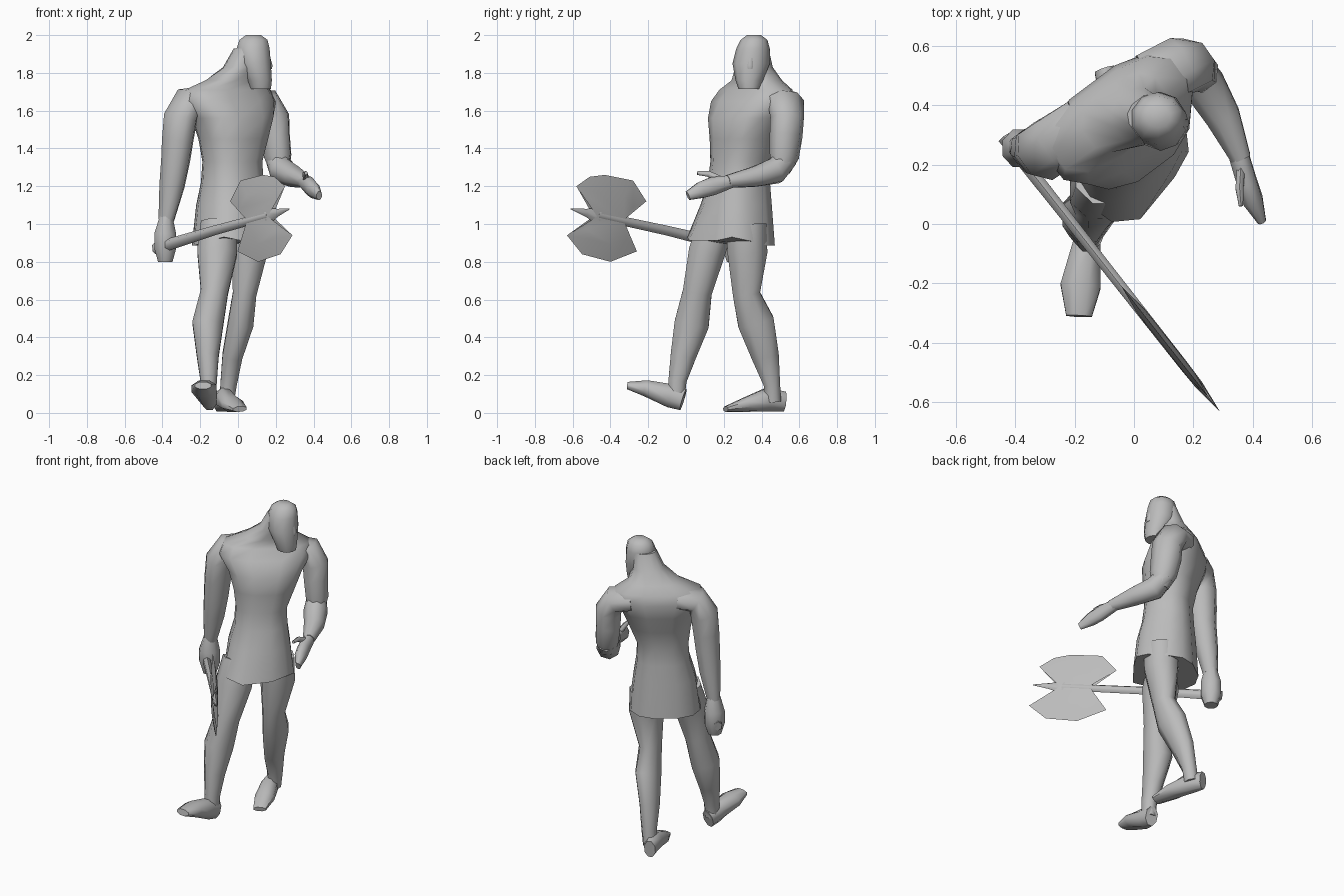
import bpy, bmesh, math
from mathutils import Vector

cube = bpy.data.objects.get("Cube")
if cube:
    bpy.data.objects.remove(cube, do_unlink=True)

grey = bpy.data.materials.new("plain_grey")
grey.use_nodes = True
grey.diffuse_color = (.5, .5, .5, 1)
grey.node_tree.nodes["Principled BSDF"].inputs["Base Color"].default_value = (.5, .5, .5, 1)

UP = Vector((0, 0, 1))
ACROSS = Vector((1, 0, 0))
BODY_LEFT = Vector((.8, .6, 0))    # the body is turned towards its left
BODY_BACK = UP.cross(BODY_LEFT)


def finish(name, bm, angle=60):
    """Turn a bmesh into a shaded grey object."""
    bmesh.ops.recalc_face_normals(bm, faces=bm.faces)
    mesh = bpy.data.meshes.new(name)
    bm.to_mesh(mesh)
    bm.free()
    mesh.materials.append(grey)
    obj = bpy.data.objects.new(name, mesh)
    bpy.context.collection.objects.link(obj)
    bpy.ops.object.select_all(action='DESELECT')
    obj.select_set(True)
    bpy.context.view_layer.objects.active = obj
    bpy.ops.object.shade_smooth_by_angle(angle=math.radians(angle))


def squared(value, power):
    return math.copysign(abs(value) ** power, value)


def loft(name, rings, side=ACROSS, sides=8, level=False, power=1, shape=None):
    """Skin oval rings (x, y, z, side radius, depth radius); a low power squares them."""
    bm = bmesh.new()
    centres = [Vector(ring[:3]) for ring in rings]
    last = len(rings) - 1
    loops = []
    for i, centre in enumerate(centres):
        along = centres[min(i + 1, last)] - centres[max(i - 1, 0)]
        along = UP if level else along.normalized()
        u = (side - along * side.dot(along)).normalized()
        v = along.cross(u)
        loop = []
        for k in range(sides):
            turn = math.tau * (k + .5) / sides
            reach = u * squared(math.cos(turn), power) * rings[i][3]
            reach += v * squared(math.sin(turn), power) * rings[i][4]
            loop.append(bm.verts.new(centre + reach * 1.04))
        loops.append(loop)
    for low, high in zip(loops, loops[1:]):
        for k in range(sides):
            n = (k + 1) % sides
            bm.faces.new((low[k], low[n], high[n], high[k]))
    bm.faces.new(loops[0])
    bm.faces.new(loops[-1])
    if shape:
        shape(loops, centres)
    finish(name, bm)


# Torso and tunic: the hem rises over each thigh and is pushed out by the right one
def drape_hem(loops, centres):
    for vert in loops[0]:
        offset = vert.co - centres[0]
        forward = max(-offset.dot(BODY_BACK), 0)
        sideways = offset.dot(BODY_LEFT)
        vert.co.z += 2 * forward * abs(sideways)
        if sideways < 0:
            vert.co.y -= forward * .3


loft("torso_and_tunic", [
    (-.03, .26, .885, .205, .18),
    (-.03, .265, 1.1, .18, .165),
    (-.03, .28, 1.22, .155, .145),
    (-.03, .285, 1.33, .15, .135),
    (-.025, .305, 1.45, .18, .15),
    (-.03, .325, 1.56, .215, .17),
    (-.05, .355, 1.65, .27, .15),
    (-.055, .37, 1.71, .25, .12),
    (-.03, .375, 1.76, .15, .1),
    (.02, .36, 1.83, .09, .09),
    (.055, .36, 1.93, .07, .07),
], side=BODY_LEFT, sides=12, level=True, power=.8, shape=drape_hem)

# Head, turned to the left, with nose and broad beard
loft("head", [
    (.12, .335, 1.715, .055, .055),
    (.115, .335, 1.76, .065, .07),
    (.09, .345, 1.85, .085, .095),
    (.08, .355, 1.93, .088, .085),
    (.082, .36, 1.975, .075, .068),
    (.082, .36, 2, .04, .035),
], sides=10, level=True)
loft("nose", [
    (.165, .34, 1.82, .015, .02),
    (.165, .34, 1.84, .02, .02),
    (.158, .345, 1.9, .008, .012),
], sides=6, level=True)

# Arms grow out of the shoulders: the right one hangs, the left one reaches forward
loft("right_arm", [
    (-.17, .33, 1.66, .1, .07),
    (-.265, .27, 1.65, .1, .075),
    (-.305, .245, 1.56, .1, .085),
    (-.32, .245, 1.44, .09, .08),
    (-.33, .245, 1.34, .08, .075),
    (-.35, .25, 1.2, .07, .065),
    (-.38, .255, 1.02, .045, .04),
], side=BODY_BACK)
loft("right_fist", [
    (-.38, .255, 1.04, .035, .045),
    (-.385, .255, .95, .06, .065),
    (-.385, .255, .87, .06, .065),
    (-.385, .255, .8, .04, .04),
])
loft("left_upper_arm", [
    (.05, .48, 1.65, .1, .07),
    (.15, .53, 1.64, .1, .075),
    (.19, .535, 1.56, .09, .08),
    (.195, .53, 1.47, .09, .075),
    (.21, .52, 1.36, .08, .07),
    (.22, .5, 1.28, .05, .05),
], side=BODY_BACK)
loft("left_forearm", [
    (.2, .535, 1.35, .055, .06),
    (.235, .47, 1.28, .07, .07),
    (.3, .36, 1.25, .06, .055),
    (.36, .22, 1.225, .035, .035),
])
loft("left_hand", [
    (.35, .24, 1.225, .035, .035),
    (.38, .14, 1.2, .035, .05),
    (.4, .08, 1.18, .035, .045),
    (.43, .01, 1.15, .015, .025),
])
loft("left_thumb", [
    (.36, .19, 1.23, .015, .02),
    (.355, .12, 1.265, .015, .015),
    (.36, .06, 1.27, .008, .01),
], sides=6)

# Legs in mid stride
loft("right_leg", [
    (-.1, .16, 1, .1, .1),
    (-.11, .11, .85, .11, .1),
    (-.125, .06, .64, .075, .08),
    (-.16, .03, .47, .085, .095),
    (-.16, -.015, .3, .06, .07),
    (-.155, -.045, .17, .045, .05),
    (-.155, -.05, .08, .04, .045),
])
loft("left_leg", [
    (.06, .32, 1, .1, .11),
    (.06, .325, .85, .1, .11),
    (.035, .32, .63, .065, .075),
    (.015, .37, .48, .07, .1),
    (-.03, .42, .3, .055, .075),
    (-.05, .455, .15, .045, .045),
    (-.06, .46, .06, .04, .045),
])
loft("right_foot", [
    (-.15, -.015, .07, .04, .06),
    (-.16, -.08, .09, .05, .065),
    (-.18, -.21, .13, .07, .045),
    (-.185, -.31, .145, .045, .02),
])
loft("left_foot", [
    (-.1, .52, .06, .035, .055),
    (-.07, .43, .07, .05, .065),
    (-.03, .32, .045, .06, .04),
    (.01, .21, .02, .04, .015),
])

# Axe: everything lies in one upright plane through the handle
GRIP = Vector((-.42, .27, 0))
AIM = Vector((-.787, 1, 0))
FLAT = Vector((1, .787, 0)).normalized()


def on_axe(y, z, out=0):
    return GRIP + AIM * (y - GRIP.y) + UP * z + FLAT * out


loft("axe_handle", [
    (*on_axe(.29, .87), .025, .032),
    (*on_axe(-.1, .965), .02, .025),
    (*on_axe(-.47, 1.045), .018, .022),
], side=FLAT, sides=6)
loft("axe_spike", [
    (*on_axe(-.46, 1.04), .018, .045),
    (*on_axe(-.53, 1.06), .012, .02),
    (*on_axe(-.61, 1.08), .002, .003),
], side=FLAT, sides=6)


def blade(name, root, rim):
    """A flat cheek with a ground bevel running out to the sharp rim."""
    bm = bmesh.new()
    middle = Vector((-.41, 1.03))
    edge = [bm.verts.new(on_axe(*p)) for p in rim]
    for side in (-1, 1):
        cheek = [bm.verts.new(on_axe(*middle.lerp(Vector(p), .6), side * .014)) for p in rim]
        base = [bm.verts.new(on_axe(*p, side * .016)) for p in root]
        bm.faces.new(base + cheek[::-1])
        for k in range(len(rim) - 1):
            bm.faces.new((edge[k], edge[k + 1], cheek[k + 1], cheek[k]))
        bm.faces.new((base[0], cheek[0], edge[0]))
        bm.faces.new((base[-1], cheek[-1], edge[-1]))
    finish(name, bm, 20)


root = [(-.48, 1.04), (-.34, 1.02)]
blade("axe_upper_blade", root,
      [(-.58, 1.2), (-.51, 1.25), (-.43, 1.26), (-.28, 1.23), (-.21, 1.12)])
blade("axe_lower_blade", root,
      [(-.63, .94), (-.55, .84), (-.4, .8), (-.26, .855)])
